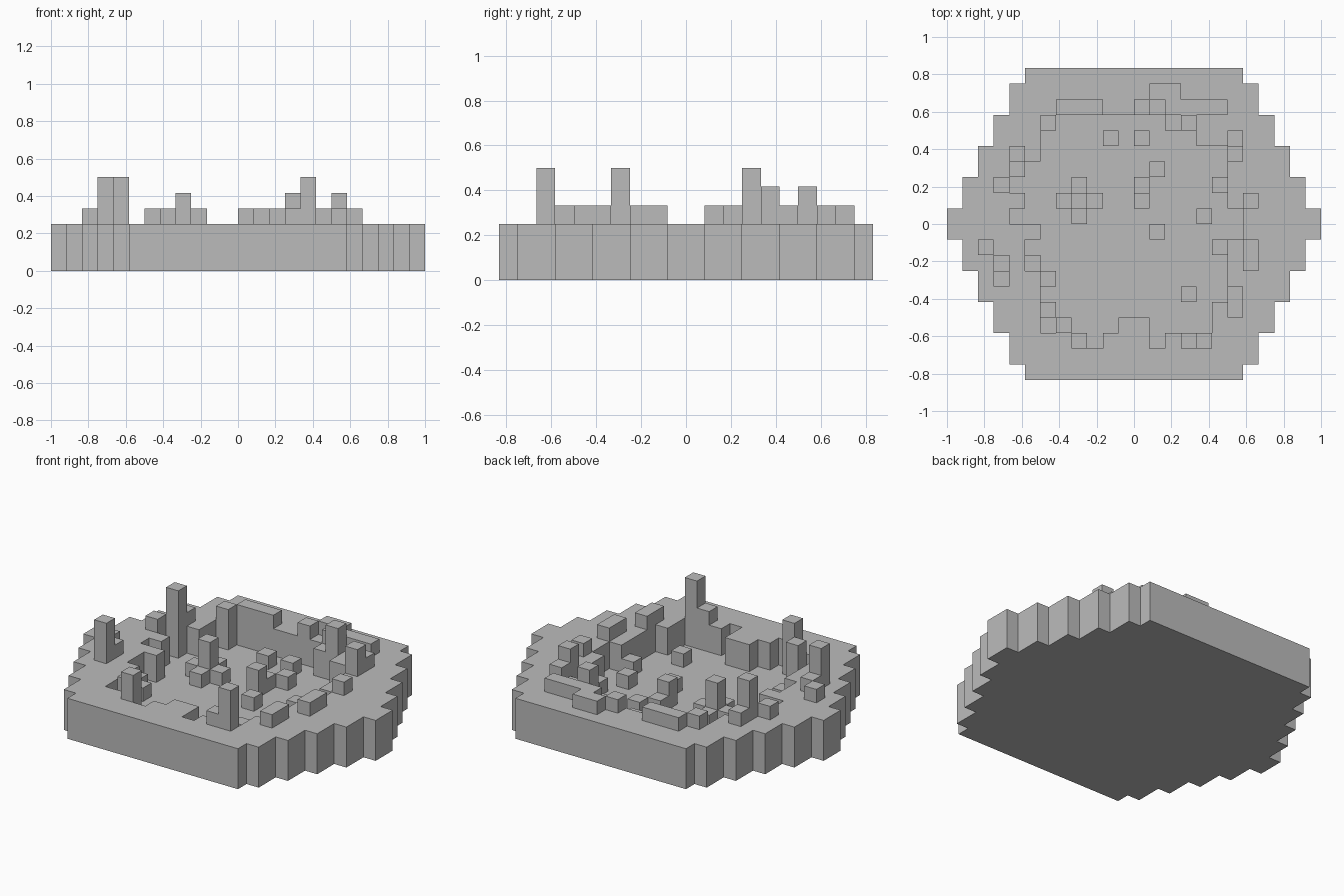
import bpy
import bmesh

UNIT = 1 / 12      # one block
FLOOR, RIM = 1, 3  # basin floor and rim heights in blocks

old = bpy.data.objects.get("Cube")
if old:
    bpy.data.objects.remove(old, do_unlink=True)

stone = bpy.data.materials.new("plain_grey")
stone.use_nodes = True
grey = (0.5, 0.5, 0.5, 1)
stone.diffuse_color = grey
stone.node_tree.nodes["Principled BSDF"].inputs["Base Color"].default_value = grey


def finish(name, bm):
    """Turn a bmesh in block units into a scaled object."""
    bmesh.ops.scale(bm, vec=(UNIT, UNIT, UNIT), verts=bm.verts)
    mesh = bpy.data.meshes.new(name)
    bm.to_mesh(mesh)
    bm.free()
    mesh.materials.append(stone)
    obj = bpy.data.objects.new(name, mesh)
    bpy.context.collection.objects.link(obj)
    return obj


def box(name, x, y, top, bottom, wide=1, deep=1):
    """Block with its lowest corner at grid cell x, y."""
    bm = bmesh.new()
    bmesh.ops.create_cube(bm, size=1)
    bmesh.ops.scale(bm, vec=(wide, deep, top - bottom), verts=bm.verts)
    bmesh.ops.translate(bm, vec=(x + wide / 2, y + deep / 2, (top + bottom) / 2), verts=bm.verts)
    return finish(name, bm)


# Stepped outline: half width of each row, narrowing away from the middle
def half_width(y):
    away = y if y >= 0 else -y - 1
    return 12 - (away + 1) // 2


# Basin: first and last cell edge of each row, from back to front
spans = [(-5, 2), (-6, 4), (-6, 6), (-7, 6), (-8, 6), (-7, 6), (-8, 7),
         (-6, 7), (-7, 6), (-7, 6), (-6, 6), (-6, 6), (-6, 5), (-6, 5)]
height = {(x, y): RIM for y in range(-10, 10)
          for x in range(-half_width(y), half_width(y))}
for row, (start, end) in enumerate(spans):
    for x in range(start, end):
        height[x, 6 - row] = FLOOR

# Notches and a ledge along the front edge of the basin
for x in (-3, 1):
    height[x, -8] = FLOOR
for x in (-1, 0):
    height[x, -7] = RIM

# Base with the basin sunk into it
bm = bmesh.new()


def quad(*points):
    bm.faces.new([bm.verts.new(p) for p in points])


for (x, y), h in height.items():
    a, b, c, d = (x, y), (x + 1, y), (x + 1, y + 1), (x, y + 1)
    quad(*[(*p, h) for p in (a, b, c, d)])
    quad(*[(*p, 0) for p in (d, c, b, a)])
    sides = [(a, b, (x, y - 1)), (b, c, (x + 1, y)), (c, d, (x, y + 1)), (d, a, (x - 1, y))]
    for p, q, beside in sides:
        for z in range(height.get(beside, 0), h):
            quad((*p, z), (*q, z), (*q, z + 1), (*p, z + 1))
bmesh.ops.remove_doubles(bm, verts=bm.verts, dist=0.001)
bmesh.ops.dissolve_limit(bm, angle_limit=0.01, verts=bm.verts, edges=bm.edges)
finish("basin_base", bm)

# Tall pillars on the rim
for x, y, top in [(-8, 3, 6), (-9, -4, 6), (4, -8, 6), (-4, -8, 5), (3, 6, 5), (6, 4, 5)]:
    box("rim_pillar", x, y, top, RIM)

# Low single blocks on the rim
for x, y in [(-6, 6), (-8, 4), (-9, 2), (-10, -2), (-9, -3), (7, 1), (0, 7), (3, -8), (6, 5)]:
    box("rim_block", x, y, RIM + 1, RIM)

# Long low walls on the rim
for x, y, wide, deep in [(-5, 7, 3, 1), (1, 8, 2, 1), (2, 7, 4, 1), (7, -3, 1, 2), (6, -6, 1, 2)]:
    box("rim_wall", x, y, RIM + 1, RIM, wide, deep)

# Cross with a tall middle on the basin floor
box("cross_pillar", -4, 1, 4, FLOOR)
for dx, dy in [(1, 0), (-1, 0), (0, 1), (0, -1)]:
    box("cross_arm", dx - 4, dy + 1, 2, FLOOR)

# Other blocks standing on the basin floor
box("floor_pillar", 0, 1, 3, FLOOR)
box("edge_pillar", -5, -7, 4, FLOOR)
for x, y in [(0, 2), (1, 3), (1, -1), (4, 0), (3, -5), (-2, 5), (0, 5),
             (5, -2), (5, 2), (-7, -3), (-6, -4), (-6, -6)]:
    box("floor_block", x, y, 2, FLOOR)
